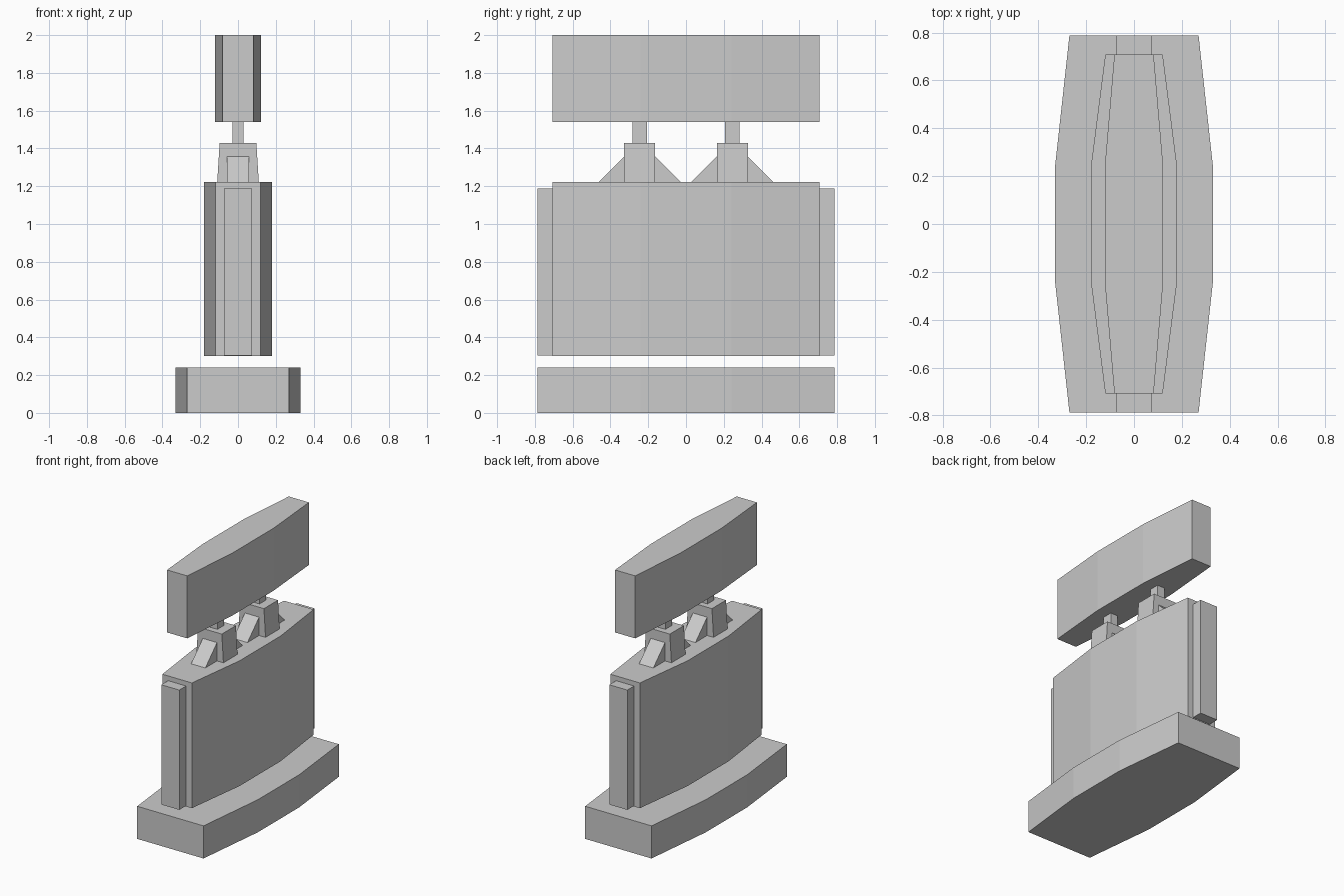
import bpy, bmesh

cube = bpy.data.objects.get("Cube")
if cube:
    bpy.data.objects.remove(cube, do_unlink=True)

gray = bpy.data.materials.new("plain gray")
gray.use_nodes = True
COLOR = (0.6, 0.6, 0.6, 1)
gray.diffuse_color = COLOR
gray.node_tree.nodes["Principled BSDF"].inputs["Base Color"].default_value = COLOR


def loft(name, bottom, top):
    """Solid between two matching outlines of 3D points."""
    bm = bmesh.new()
    low = [bm.verts.new(p) for p in bottom]
    high = [bm.verts.new(p) for p in top]
    bm.faces.new(low)
    bm.faces.new(high)
    n = len(low)
    for i in range(n):
        j = (i + 1) % n
        bm.faces.new((low[i], low[j], high[j], high[i]))
    bmesh.ops.recalc_face_normals(bm, faces=bm.faces)
    mesh = bpy.data.meshes.new(name)
    bm.to_mesh(mesh)
    bm.free()
    mesh.materials.append(gray)
    obj = bpy.data.objects.new(name, mesh)
    bpy.context.collection.objects.link(obj)
    return obj


def slab(name, mid, end, length, z0, z1):
    """Upright slab, widest along its middle and narrowing to both ends."""
    half = [(end, -length), (mid, -0.24), (mid, 0.24), (end, length)]
    plan = half + [(-x, -y) for x, y in half]
    return loft(name, [(x, y, z0) for x, y in plan], [(x, y, z1) for x, y in plan])


def block(name, x0, x1, y0, y1, z0, z1):
    """Box whose half width goes from x0 at the bottom to x1 at the top."""
    def ring(x, z):
        return [(-x, y0, z), (x, y0, z), (x, y1, z), (-x, y1, z)]
    return loft(name, ring(x0, z0), ring(x1, z1))


def wedge(name, half, y0, y1, z0, z1):
    """Triangular brace, tall at y0 and sloping down to y1."""
    side = [(y0, z0), (y1, z0), (y0, z1)]
    return loft(name, [(-half, y, z) for y, z in side], [(half, y, z) for y, z in side])


# Stacked slabs
slab("base", 0.33, 0.27, 0.787, 0, 0.24)
slab("body", 0.18, 0.12, 0.708, 0.30, 1.222)
slab("top_bar", 0.122, 0.082, 0.708, 1.54, 2.0)

for s, end in ((-1, "front"), (1, "back")):
    # Strip on the end of the body
    block(end + "_end_strip", 0.073, 0.073, s * 0.708, s * 0.787, 0.305, 1.187)
    # Support block with a thin stem and sloped braces
    c = s * 0.245
    block(end + "_support", 0.11, 0.097, c - 0.082, c + 0.082, 1.222, 1.43)
    block(end + "_stem", 0.03, 0.03, c - 0.038, c + 0.038, 1.43, 1.54)
    for d, label in ((-1, "_front_brace"), (1, "_back_brace")):
        wedge(end + label, 0.058, c + d * 0.082, c + d * 0.218, 1.222, 1.357)
